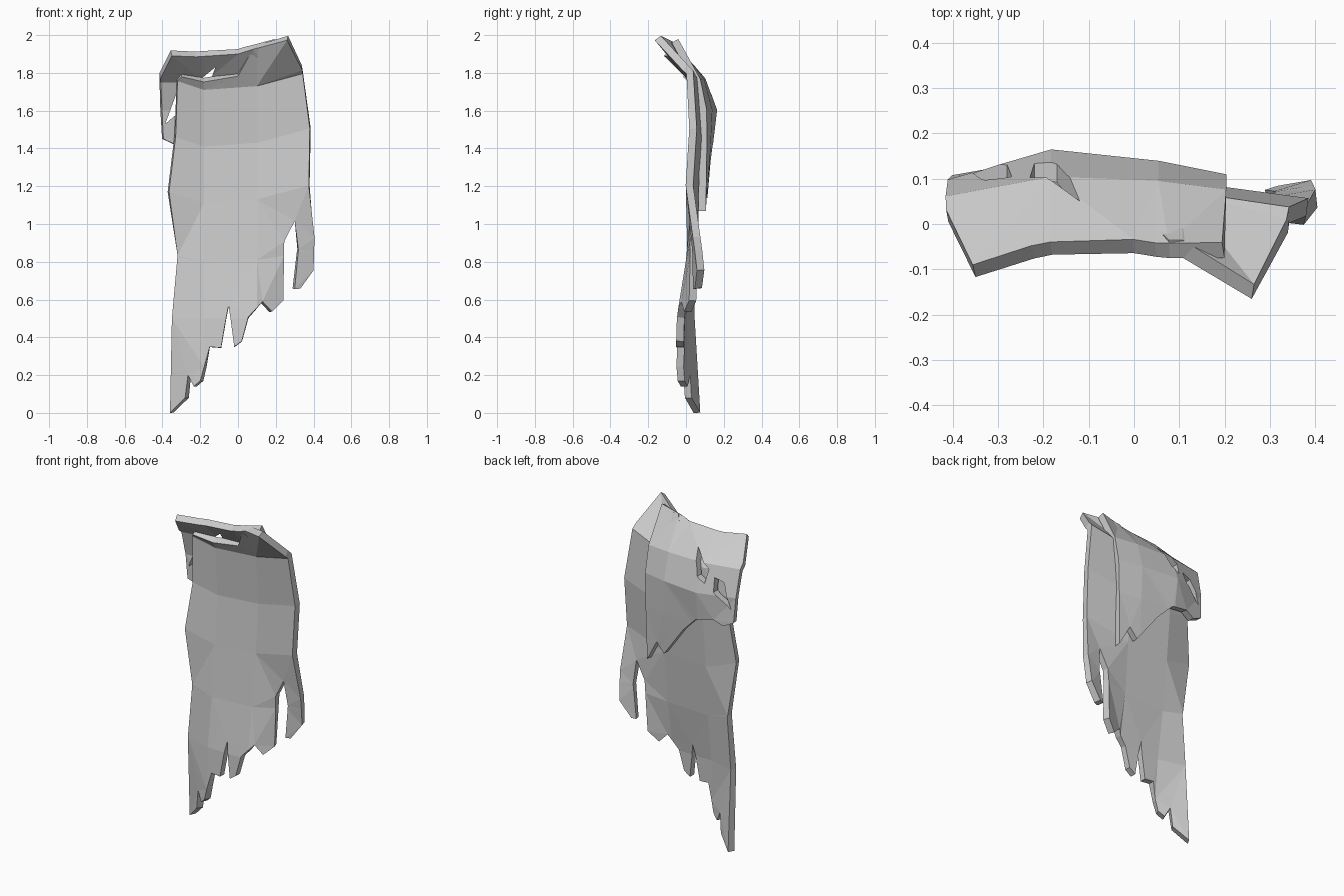
import bpy
import bmesh
from mathutils import Vector

if "Cube" in bpy.data.objects:
    bpy.data.objects.remove(bpy.data.objects["Cube"])

cloth = bpy.data.materials.new("grey cloth")
cloth.use_nodes = True
cloth.diffuse_color = (0.6, 0.6, 0.6, 1)
cloth.node_tree.nodes["Principled BSDF"].inputs["Base Color"].default_value = (0.6, 0.6, 0.6, 1)


def lerp_table(keys, values, k):
    """Piecewise linear lookup over rising keys, extended past both ends."""
    i = 0
    while i < len(keys) - 2 and k > keys[i + 1]:
        i += 1
    t = (k - keys[i]) / (keys[i + 1] - keys[i])
    return values[i] + (values[i + 1] - values[i]) * t


def add_object(name, bm):
    mesh = bpy.data.meshes.new(name)
    bm.to_mesh(mesh)
    bm.free()
    mesh.materials.append(cloth)
    obj = bpy.data.objects.new(name, mesh)
    bpy.context.collection.objects.link(obj)
    return obj


def outline_face(bm, outline, y=0):
    return bm.faces.new([bm.verts.new((x, y, z)) for x, z in outline])


def draped_sheet(name, outline, columns, rows, depth, slump, thickness):
    """Cut a flat outline into panels, drape it in depth, then thicken it backwards."""
    bm = bmesh.new()
    outline_face(bm, outline)
    cuts = [(Vector((x, 0, 0)), Vector((1, 0, 0))) for x in columns[1:-1]]
    cuts += [(Vector((0, 0, z)), Vector((0, 0, 1))) for z in rows[1:-1]]
    for point, normal in cuts:
        bmesh.ops.bisect_plane(bm, geom=bm.verts[:] + bm.edges[:] + bm.faces[:],
                               plane_co=point, plane_no=normal, dist=0.0005)
    bmesh.ops.triangulate(bm, faces=[f for f in bm.faces if len(f.verts) > 4])
    for v in bm.verts:
        x, z = v.co.x, v.co.z
        across = [lerp_table(columns, row, x) for row in depth]
        v.co.y = lerp_table(rows, across, z)
        weight = min(max((z - 0.5) / 0.6, 0), 1)
        v.co.z -= lerp_table(columns, slump, x) * weight
    obj = add_object(name, bm)
    solid = obj.modifiers.new("thickness", 'SOLIDIFY')
    solid.thickness = thickness
    solid.offset = -1
    return obj


# Long cape with a torn hem and a loose strip on one side
cape_outline = [
    (-.36, 0), (-.28, .08), (-.265, .2), (-.235, .14), (-.2, .17), (-.15, .35),
    (-.09, .345), (-.05, .58), (-.02, .35), (.02, .38), (.055, .51), (.13, .6),
    (.18, .54), (.24, .6), (.245, .93), (.3, 1.03), (.32, .87), (.3, .66),
    (.33, .66), (.4, .75), (.405, .92), (.375, 1.2), (.38, 1.5), (.34, 1.82),
    (.26, 2), (.08, 2), (0, 1.86), (-.3, 1.83), (-.32, 1.8), (-.33, 1.5),
    (-.365, 1.2), (-.32, .86), (-.35, .5)]
cape = draped_sheet(
    "cape", cape_outline,
    columns=(-.36, -.18, .1, .36),
    rows=(0, .5, .85, 1.2, 1.5, 1.8, 2),
    depth=[(.04, -.06, -.07, .07), (.01, -.04, -.05, .07), (.01, 0, 0, .04),
           (0, .03, .03, 0), (.02, .055, .055, .02), (0, .035, .035, 0),
           (-.22, -.08, -.07, -.225)],
    slump=(.03, .09, .07, 0), thickness=.04)

# Short mantle over the back and one shoulder
mantle_outline = [
    (-.395, 1.45), (-.33, 1.42), (-.27, 1.45), (-.17, 1.43), (-.07, 1.33),
    (.07, 1.14), (.12, 1.2), (.19, 1.07), (.195, 1.4), (.2, 1.75), (.2, 1.96),
    (.08, 1.925), (0, 1.9), (-.22, 1.885), (-.35, 1.89), (-.41, 1.77)]
mantle = draped_sheet(
    "mantle", mantle_outline,
    columns=(-.4, -.18, .05, .2),
    rows=(1.07, 1.4, 1.6, 1.75, 1.95),
    depth=[(.07, .07, .07, .065), (.07, .1, .09, .07), (.06, .125, .1, .07),
           (.03, .07, .06, .04), (-.2, -.13, -.1, -.07)],
    slump=(0, 0, 0, 0), thickness=.04)

# Two torn slits through the mantle
slits = [[(-.12, 1.83), (-.23, 1.74), (-.22, 1.66), (-.17, 1.69)],
         [(-.27, 1.7), (-.33, 1.68), (-.385, 1.53), (-.28, 1.62)]]
bm = bmesh.new()
for slit in slits:
    face = outline_face(bm, slit, -.3)
    made = bmesh.ops.extrude_face_region(bm, geom=[face])["geom"]
    bmesh.ops.translate(bm, vec=(0, .7, 0),
                        verts=[e for e in made if isinstance(e, bmesh.types.BMVert)])
bmesh.ops.recalc_face_normals(bm, faces=bm.faces)
cutter = add_object("slit_cutter", bm)
cutter.hide_render = True
cut = mantle.modifiers.new("slits", 'BOOLEAN')
cut.operation = 'DIFFERENCE'
cut.object = cutter

# Bake the cuts and drop the cutter
graph = bpy.context.evaluated_depsgraph_get()
baked = bpy.data.meshes.new_from_object(mantle.evaluated_get(graph))
mantle.modifiers.clear()
mantle.data = baked
bpy.data.objects.remove(cutter)
